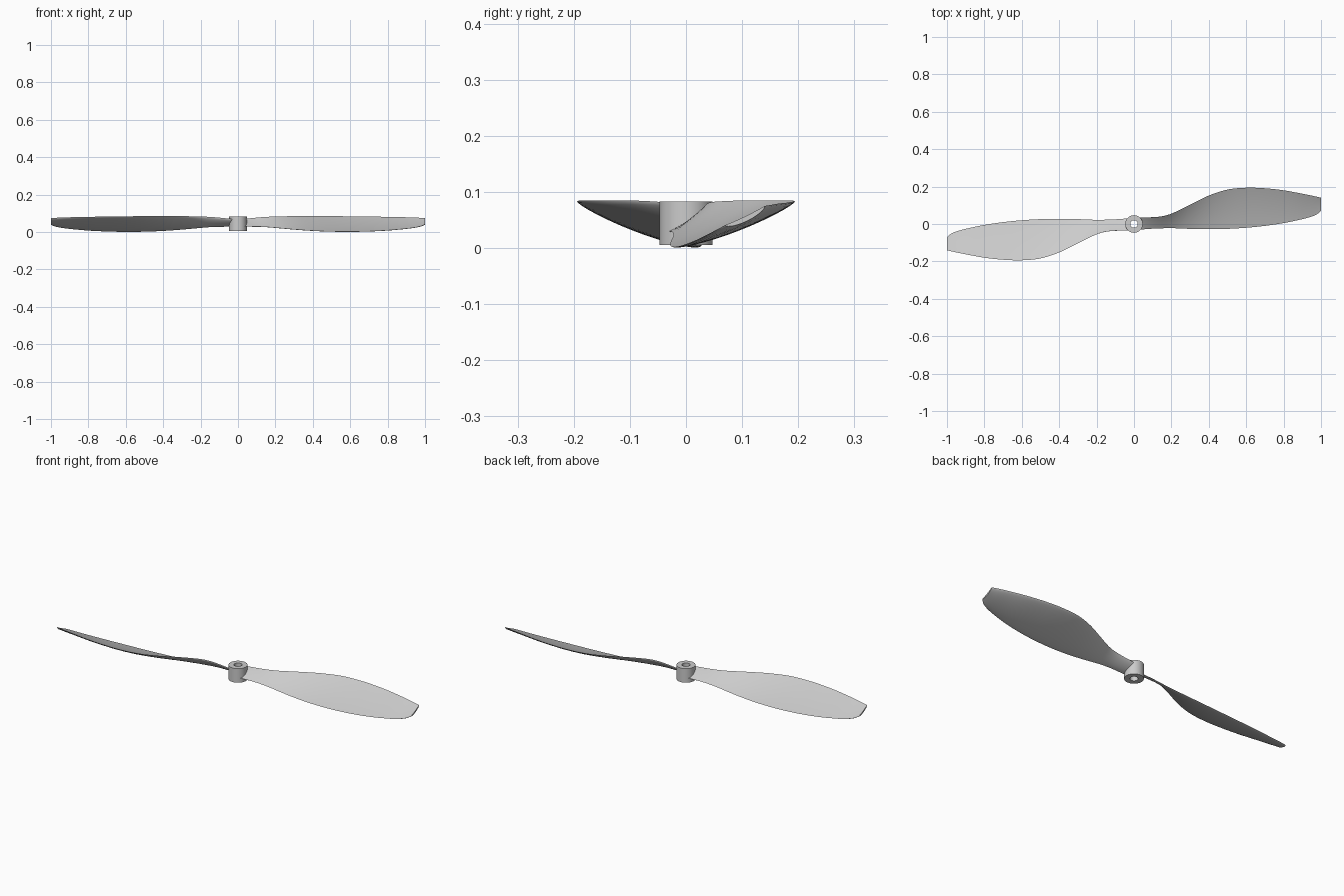
import bpy, bmesh, math

if "Cube" in bpy.data.objects:
    bpy.data.objects.remove(bpy.data.objects["Cube"])

grey = bpy.data.materials.new("light grey plastic")
grey.diffuse_color = (0.6, 0.6, 0.6, 1)
grey.use_nodes = True
grey.node_tree.nodes["Principled BSDF"].inputs["Base Color"].default_value = grey.diffuse_color

# Blade stations: x, low-edge y, low-edge z, high-edge y, high-edge z
STATIONS = [
    (0.03, -0.030, 0.030, 0.035, 0.070), (0.10, -0.025, 0.029, 0.036, 0.077),
    (0.15, -0.023, 0.027, 0.041, 0.081), (0.20, -0.022, 0.023, 0.055, 0.083),
    (0.30, -0.026, 0.014, 0.103, 0.085), (0.40, -0.028, 0.007, 0.152, 0.085),
    (0.50, -0.026, 0.003, 0.184, 0.085), (0.60, -0.020, 0.002, 0.194, 0.084),
    (0.70, -0.010, 0.004, 0.191, 0.083), (0.80, 0.005, 0.009, 0.180, 0.081),
    (0.90, 0.026, 0.018, 0.162, 0.079), (0.95, 0.040, 0.025, 0.152, 0.077),
    (0.98, 0.053, 0.032, 0.145, 0.076), (1.00, 0.070, 0.041, 0.140, 0.075),
]


def station(x):
    """Smooth (cubic Hermite) interpolation of the station table."""
    last = len(STATIONS) - 1
    i = max(k for k in range(last) if STATIONS[k][0] <= x + 1e-9)
    a, b = STATIONS[i], STATIONS[i + 1]

    def slope(k, c):
        p, q = STATIONS[max(k - 1, 0)], STATIONS[min(k + 1, last)]
        return (q[c] - p[c]) / (q[0] - p[0])
    h = b[0] - a[0]
    t = (x - a[0]) / h
    return [(2*t**3 - 3*t**2 + 1) * a[c] + (t**3 - 2*t**2 + t) * h * slope(i, c)
            + (3*t**2 - 2*t**3) * b[c] + (t**3 - t**2) * h * slope(i + 1, c)
            for c in range(1, 5)]


def section(x, n=14):
    """Closed thin cambered section: upper side out, lower side back."""
    y0, z0, y1, z1 = station(x)
    chord = math.hypot(y1 - y0, z1 - z0)
    ny, nz = -(z1 - z0) / chord, (y1 - y0) / chord
    points = []
    for k in range(2 * n):
        upper = k <= n
        s = k / n if upper else 2 - k / n
        s = (1 - math.cos(math.pi * s)) / 2
        bulge = 4 * s * (1 - s) * chord
        d = -0.018 * bulge if upper else -0.018 * bulge - 0.009 * math.sqrt(4 * s * (1 - s))
        points.append((x, y0 + s * (y1 - y0) + d * ny, z0 + s * (z1 - z0) + d * nz))
    return points


def finish(bm, name):
    bmesh.ops.recalc_face_normals(bm, faces=bm.faces[:])
    mesh = bpy.data.meshes.new(name)
    bm.to_mesh(mesh)
    bm.free()
    mesh.materials.append(grey)
    obj = bpy.data.objects.new(name, mesh)
    bpy.context.collection.objects.link(obj)
    bpy.ops.object.select_all(action='DESELECT')
    obj.select_set(True)
    bpy.context.view_layer.objects.active = obj
    bpy.ops.object.shade_smooth_by_angle(angle=math.radians(35))
    return obj


# Twisted blades, the second turned half way round the hub
xs = [0.03 + 0.92 * i / 46 for i in range(47)] + [0.965, 0.98, 0.99, 0.996, 1.0]
for name, sign in (("right_blade", 1), ("left_blade", -1)):
    bm = bmesh.new()
    rings = [[bm.verts.new((sign * x, sign * y, z)) for x, y, z in section(x)] for x in xs]
    for a, b in zip(rings, rings[1:]):
        for k in range(len(a)):
            j = (k + 1) % len(a)
            bm.faces.new((a[k], a[j], b[j], b[k]))
    bm.faces.new(rings[0])
    bm.faces.new(rings[-1])
    finish(bm, name)

# Hub: turned ring with a through bore
SEG = 48
profile = [(0.020, 0.006), (0.047, 0.006), (0.047, 0.083), (0.020, 0.083)]
bm = bmesh.new()
rings = [[bm.verts.new((r * math.cos(2 * math.pi * i / SEG), r * math.sin(2 * math.pi * i / SEG), z))
          for r, z in profile] for i in range(SEG)]
for i in range(SEG):
    a, b = rings[i], rings[(i + 1) % SEG]
    for k in range(4):
        j = (k + 1) % 4
        bm.faces.new((a[k], b[k], b[j], a[j]))
finish(bm, "hub")
